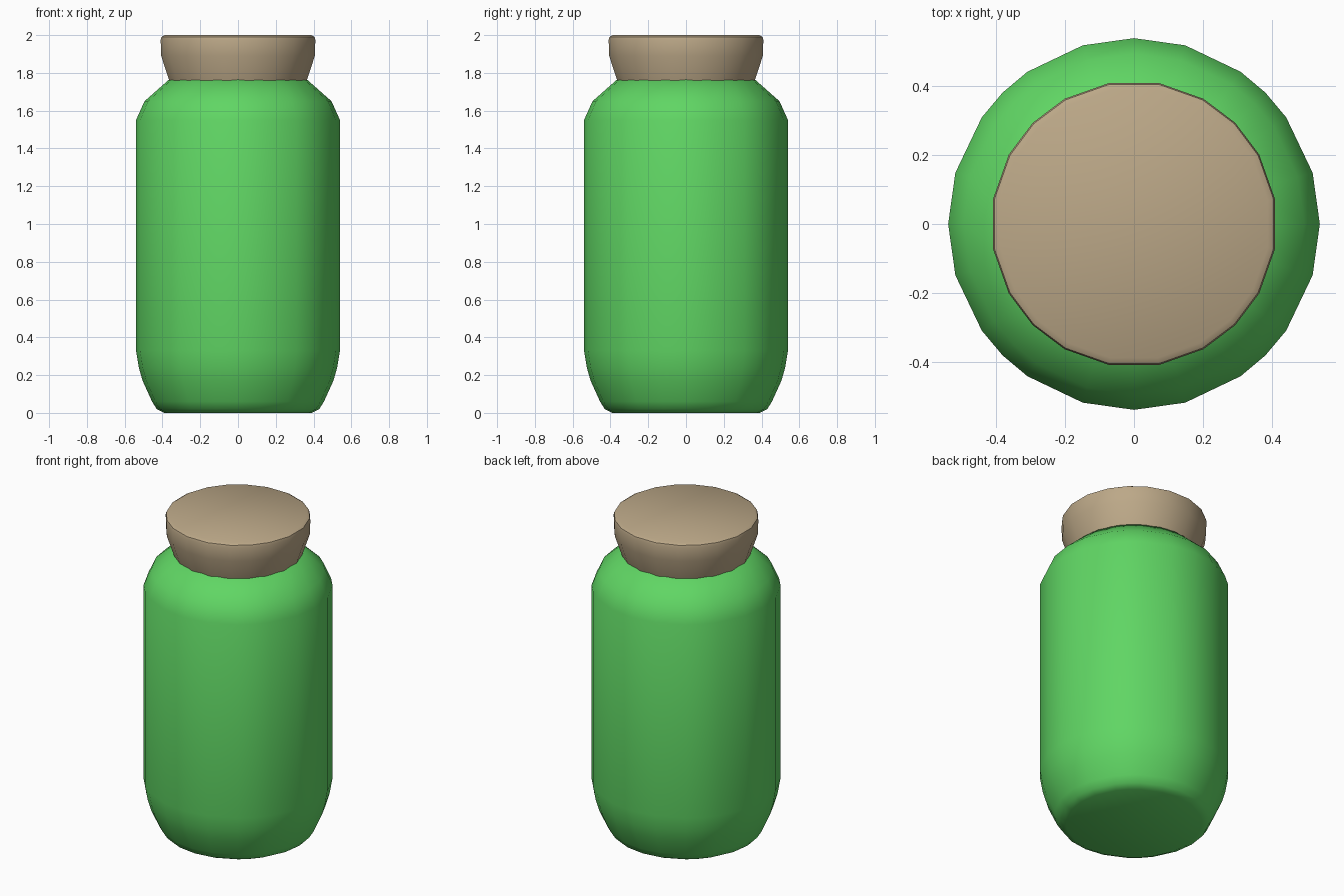
import bpy
import bmesh
from math import radians, cos, sin

cube = bpy.data.objects.get("Cube")
if cube:
    bpy.data.objects.remove(cube, do_unlink=True)


def make_material(name, rgb):
    mat = bpy.data.materials.new(name)
    mat.use_nodes = True
    colour = (*rgb, 1.0)
    mat.diffuse_color = colour
    bsdf = mat.node_tree.nodes["Principled BSDF"]
    bsdf.inputs["Base Color"].default_value = colour
    bsdf.inputs["Roughness"].default_value = 0.7
    return mat


def turned_part(name, profile, quarter_angles, mat):
    """Spin a (radius, height) profile; the angles repeat in each quarter turn."""
    angles = [radians(a + 90 * q) for q in range(4) for a in quarter_angles]
    bm = bmesh.new()
    rings = [[bm.verts.new((r * cos(a), r * sin(a), z)) for a in angles]
             for r, z in profile]
    n = len(angles)
    for low, high in zip(rings, rings[1:]):
        for i in range(n):
            j = (i + 1) % n
            bm.faces.new((low[i], low[j], high[j], high[i]))
    bm.faces.new(rings[0][::-1])
    bm.faces.new(rings[-1])
    bmesh.ops.recalc_face_normals(bm, faces=bm.faces)
    mesh = bpy.data.meshes.new(name)
    bm.to_mesh(mesh)
    bm.free()
    mesh.materials.append(mat)
    obj = bpy.data.objects.new(name, mesh)
    bpy.context.collection.objects.link(obj)
    bpy.ops.object.select_all(action="DESELECT")
    obj.select_set(True)
    bpy.context.view_layer.objects.active = obj
    bpy.ops.object.shade_smooth_by_angle(angle=radians(42))
    return obj


green = make_material("green_glass", (0.117, 0.672, 0.127))
tan = make_material("tan_cork", (0.503, 0.392, 0.246))

# Jar body: flat base, rounded foot, straight wall, sloping shoulder
jar_profile = [(0.39, 0.0), (0.43, 0.02), (0.455, 0.06), (0.505, 0.17),
               (0.525, 0.24), (0.54, 0.33), (0.54, 1.55), (0.495, 1.65),
               (0.365, 1.765)]
turned_part("jar_body", jar_profile, (0, 16, 35, 45, 55, 74), green)

# Cork stopper: flared side with a small rounded rim
cork_profile = [(0.37, 1.76), (0.413, 1.89), (0.416, 1.975),
                (0.412, 1.99), (0.395, 2.0)]
turned_part("cork_stopper", cork_profile, (10, 29, 45, 61, 80), tan)
